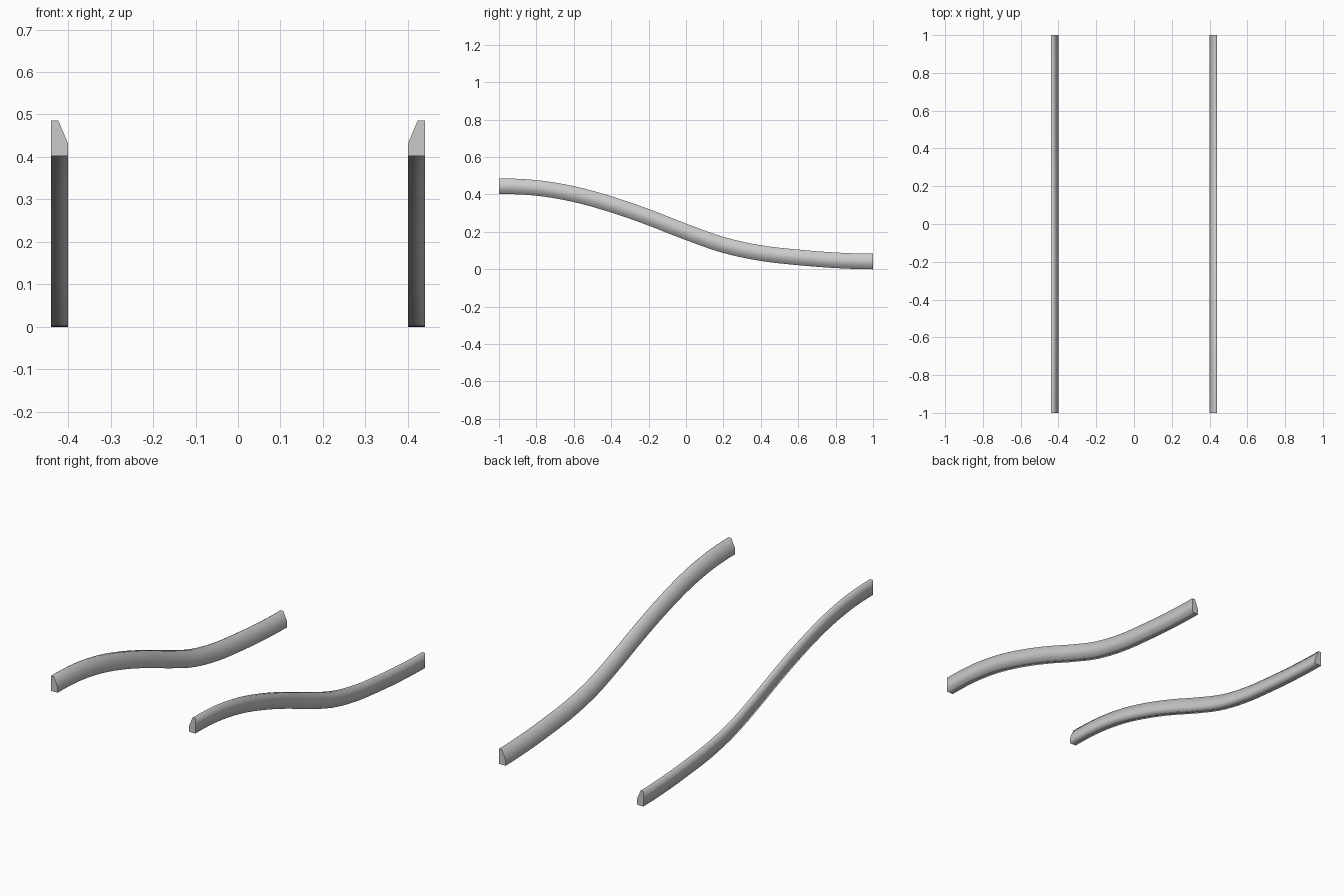
import bpy
import bmesh
import math
from mathutils import Vector

cube = bpy.data.objects.get("Cube")
if cube:
    bpy.data.objects.remove(cube)

grey = bpy.data.materials.new("plain grey")
grey.use_nodes = True
grey.diffuse_color = (0.6, 0.6, 0.6, 1)
grey.node_tree.nodes["Principled BSDF"].inputs["Base Color"].default_value = (0.6, 0.6, 0.6, 1)

# Centre-line heights, evenly spaced from front to back
HEIGHTS = [0.444, 0.435, 0.402, 0.347, 0.278, 0.2, 0.13, 0.0865, 0.0635, 0.048, 0.0415]
SPACING = 2 / (len(HEIGHTS) - 1)
STEPS = 4

# Rail cross-section: x and offset from the centre line, bevelled on the inner top edge
SECTION = [(0.40, -0.0415), (0.44, -0.0415), (0.44, 0.0415), (0.423, 0.0415), (0.40, -0.013)]


def height_and_slope(t):
    """Smooth height and slope at a position along the centre line."""
    last = len(HEIGHTS) - 1
    i = min(int(t), last - 1)
    u = t - i

    def tangent(k):
        return 0 if k in (0, last) else (HEIGHTS[k + 1] - HEIGHTS[k - 1]) / 2

    a, b, m, n = HEIGHTS[i], HEIGHTS[i + 1], tangent(i), tangent(i + 1)
    c = 3 * (b - a) - 2 * m - n
    d = 2 * (a - b) + m + n
    return a + u * (m + u * (c + u * d)), (m + u * (2 * c + 3 * u * d)) / SPACING


def build_rail(name, side):
    bm = bmesh.new()
    rings = []
    count = (len(HEIGHTS) - 1) * STEPS
    for k in range(count + 1):
        z, slope = height_and_slope(k / STEPS)
        y = -1 + 2 * k / count
        up = Vector((0, -slope, 1)).normalized()
        rings.append([bm.verts.new(Vector((side * x, y, z)) + up * h) for x, h in SECTION])
    # Long sides
    for r, s in zip(rings, rings[1:]):
        for j in range(len(SECTION)):
            n = (j + 1) % len(SECTION)
            bm.faces.new((r[j], r[n], s[n], s[j]))
    # Flat ends
    bm.faces.new(rings[0])
    bm.faces.new(rings[-1])
    bmesh.ops.recalc_face_normals(bm, faces=bm.faces)
    # Rounded shading along the rail, crisp edges at the ends
    for f in bm.faces:
        f.smooth = len(f.verts) == 4
    for ring in (rings[0], rings[-1]):
        for e in {e for v in ring for e in v.link_edges}:
            if all(v in ring for v in e.verts):
                e.smooth = False
    mesh = bpy.data.meshes.new(name)
    bm.to_mesh(mesh)
    bm.free()
    mesh.materials.append(grey)
    obj = bpy.data.objects.new(name, mesh)
    bpy.context.collection.objects.link(obj)


build_rail("left_rail", 1)
build_rail("right_rail", -1)
